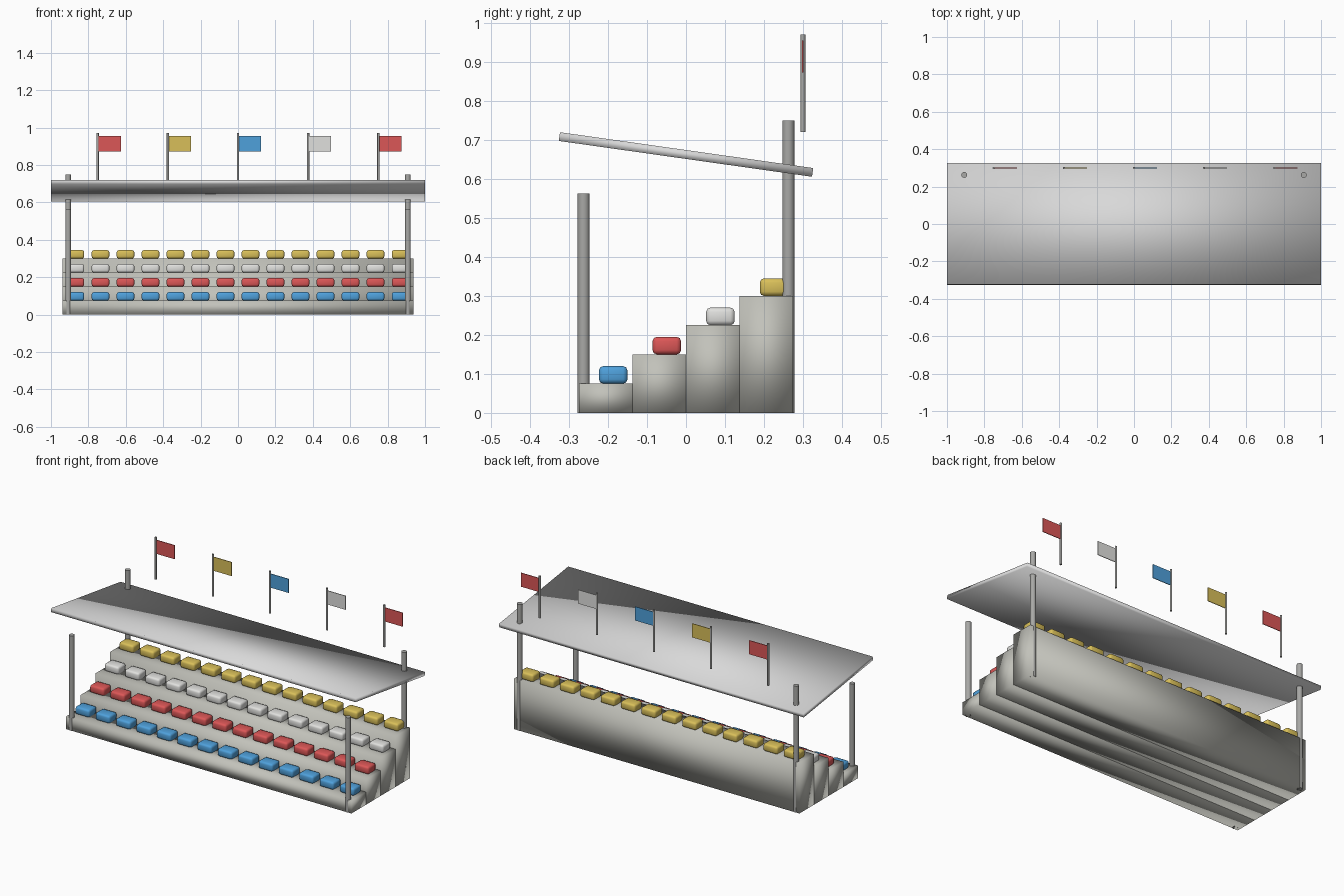
import bpy
import math

if "Cube" in bpy.data.objects:
    bpy.data.objects.remove(bpy.data.objects["Cube"])


def material(name, r, g, b):
    """Flat colour given in sRGB, stored as linear."""
    m = bpy.data.materials.new(name)
    m.diffuse_color = [c / 12.92 if c <= 0.04045 else ((c + 0.055) / 1.055) ** 2.4
                       for c in (r, g, b)] + [1.0]
    m.use_nodes = True
    m.node_tree.nodes["Principled BSDF"].inputs["Base Color"].default_value = m.diffuse_color
    return m


concrete = material("concrete_grey", 0.76, 0.76, 0.73)
metal = material("metal_grey", 0.66, 0.66, 0.65)
roof_grey = material("roof_light_grey", 0.85, 0.85, 0.85)
blue = material("blue", 0.31, 0.63, 0.86)
red = material("red", 0.86, 0.34, 0.34)
white = material("white", 0.88, 0.88, 0.87)
yellow = material("yellow", 0.85, 0.75, 0.35)


def finish(obj, name, mat):
    obj.name = name
    obj.data.materials.append(mat)
    return obj


def box(name, center, size, mat, tilt=0.0, smooth=False):
    bpy.ops.mesh.primitive_cube_add(size=1, location=center, rotation=(tilt, 0, 0))
    obj = finish(bpy.context.object, name, mat)
    obj.scale = size
    bpy.ops.object.transform_apply(location=False, rotation=False, scale=True)
    if smooth:
        bpy.ops.object.shade_smooth()
    return obj


def rod(name, x, y, z0, z1, radius, mat, sides=16):
    bpy.ops.mesh.primitive_cylinder_add(vertices=sides, radius=radius, depth=z1 - z0,
                                        location=(x, y, (z0 + z1) / 2))
    obj = finish(bpy.context.object, name, mat)
    bpy.ops.object.shade_smooth_by_angle(angle=math.radians(50))
    return obj


# Stepped terraces, each with a row of rounded seats
STEP_DEPTH, STEP_RISE, WIDTH = 0.1375, 0.075, 1.875
SEATS, SPACING = 14, 0.1337
SEAT_SIZE = (0.094, 0.073, 0.045)
for row, colour in enumerate((blue, red, white, yellow)):
    y = (row - 1.5) * STEP_DEPTH
    top = (row + 1) * STEP_RISE
    box(f"terrace_step_{row + 1}", (0, y, top / 2), (WIDTH, STEP_DEPTH, top),
        concrete, smooth=True)

    seat = None
    for i in range(SEATS):
        loc = ((i - (SEATS - 1) / 2) * SPACING, y + 0.0195, top + SEAT_SIZE[2] / 2)
        if seat is None:
            seat = box("seat", loc, SEAT_SIZE, colour)
            bevel = seat.modifiers.new("rounded_edges", 'BEVEL')
            bevel.width = 0.011
            bevel.segments = 2
            bpy.ops.object.modifier_apply(modifier=bevel.name)
            bpy.ops.object.shade_smooth_by_angle(angle=math.radians(50))
            obj = seat
        else:
            obj = seat.copy()
            obj.location = loc
            bpy.context.collection.objects.link(obj)
        obj.name = f"seat_row{row + 1}_{i + 1}"

# Corner posts: short in front, tall behind
for side, x in (("left", -0.908), ("right", 0.908)):
    rod(f"front_post_{side}", x, -0.2625, 0, 0.5625, 0.0155, metal)
    rod(f"rear_post_{side}", x, 0.2625, 0, 0.75, 0.0155, metal)

# Roof sloping down to the back
box("roof", (0, 0, 0.6628), (2.0, 0.656, 0.0225), roof_grey,
    tilt=math.radians(-8.05), smooth=True)

# Flags on thin poles above the rear edge
for i, colour in enumerate((red, yellow, blue, white, red)):
    x = (i - 2) * 0.375
    rod(f"flag_pole_{i + 1}", x, 0.3, 0.72, 0.97, 0.006, metal, sides=12)
    box(f"flag_{i + 1}", (x + 0.0635, 0.3, 0.914), (0.12, 0.004, 0.082), colour)
